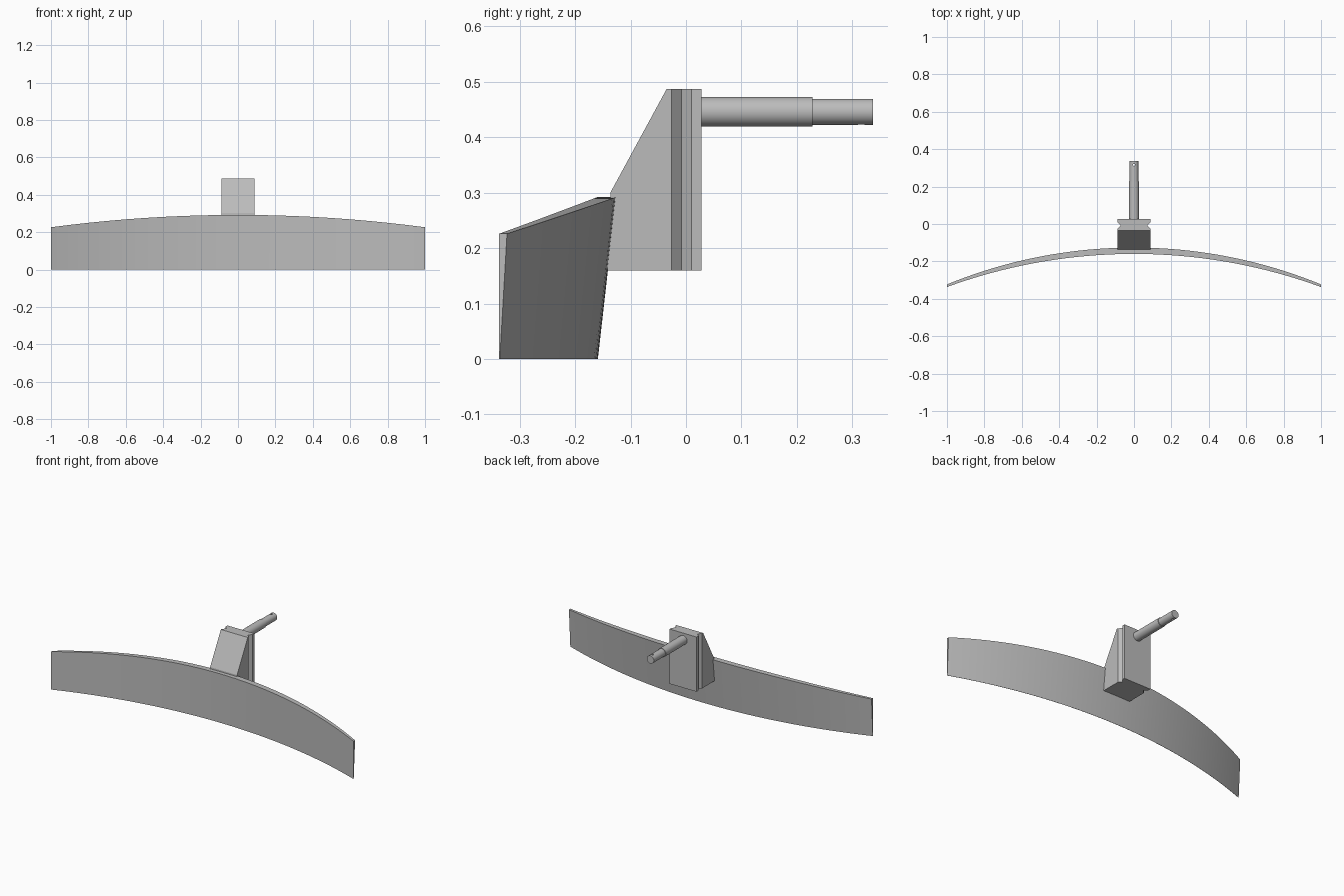
import bpy, bmesh, math
from mathutils import Matrix

cube = bpy.data.objects.get("Cube")
if cube:
    bpy.data.objects.remove(cube, do_unlink=True)

grey = bpy.data.materials.new("plain grey")
grey.use_nodes = True
colour = (0.5, 0.5, 0.5, 1)
grey.diffuse_color = colour
grey.node_tree.nodes["Principled BSDF"].inputs["Base Color"].default_value = colour


def finish(bm, name, smooth=False):
    bmesh.ops.recalc_face_normals(bm, faces=bm.faces)
    mesh = bpy.data.meshes.new(name)
    bm.to_mesh(mesh)
    bm.free()
    mesh.materials.append(grey)
    obj = bpy.data.objects.new(name, mesh)
    bpy.context.collection.objects.link(obj)
    if smooth:
        bpy.ops.object.select_all(action='DESELECT')
        obj.select_set(True)
        bpy.context.view_layer.objects.active = obj
        bpy.ops.object.shade_smooth_by_angle(angle=math.radians(30))
    return obj


def arc(x, middle, end):
    """Circular arc through middle at x = 0 and end at x = 1 or -1."""
    sag = middle - end
    radius = (1 + sag * sag) / (2 * sag)
    return middle - radius + math.sqrt(radius * radius - x * x)


# Curved blade: wedge section, thick along the top and thin at the foot
bm = bmesh.new()
steps = 40
rings = []
for i in range(steps + 1):
    x = -1 + 2 * i / steps
    front = arc(x, -0.16, -0.337)
    top = arc(x, 0.292, 0.226)
    back = arc(x, -0.126, -0.323)
    section = [(front, 0), (front, top), (back, top), (front + 0.001, 0)]
    rings.append([bm.verts.new((x, y, z)) for y, z in section])
for a, b in zip(rings, rings[1:]):
    for k in range(4):
        n = (k + 1) % 4
        bm.faces.new((a[k], a[n], b[n], b[k]))
for end in (rings[0], rings[-1]):
    bm.faces.new(end)
finish(bm, "blade", True)

# Mounting block: plan outline with a V groove on each side, extruded upward
bm = bmesh.new()
half = [(0.089, -0.142), (0.089, -0.026), (0.071, -0.008), (0.089, 0.01), (0.089, 0.028)]
plan = half + [(-x, y) for x, y in reversed(half)]
base = bm.faces.new([bm.verts.new((x, y, 0.16)) for x, y in plan])
solid = bmesh.ops.extrude_face_region(bm, geom=[base])
for v in solid["geom"]:
    if isinstance(v, bmesh.types.BMVert):
        v.co.z = 0.487
# Slice off the sloping upper front
cut = bmesh.ops.bisect_plane(bm, geom=bm.verts[:] + bm.edges[:] + bm.faces[:],
                             plane_co=(0, -0.035, 0.487), plane_no=(0, -0.187, 0.1),
                             clear_outer=True)
rim = [e for e in cut["geom_cut"] if isinstance(e, bmesh.types.BMEdge)]
bmesh.ops.holes_fill(bm, edges=rim)
for v in bm.verts:
    if v.co.y < -0.13 and v.co.z > 0.2:
        v.co.y, v.co.z = -0.136, 0.301
finish(bm, "mounting_block")


def rod(name, radius, y0, y1):
    bm = bmesh.new()
    place = Matrix.Translation((0, (y0 + y1) / 2, 0.446)) @ Matrix.Rotation(math.pi / 2, 4, 'X')
    bmesh.ops.create_cone(bm, cap_ends=True, segments=48, radius1=radius, radius2=radius,
                          depth=y1 - y0, matrix=place)
    return finish(bm, name, True)


# Stepped shaft
rod("shaft", 0.0268, 0.02, 0.228)
tip = rod("shaft_tip", 0.0235, 0.22, 0.337)

# Pin hole drilled down through the tip
bm = bmesh.new()
bmesh.ops.create_cone(bm, cap_ends=True, segments=24, radius1=0.006, radius2=0.006,
                      depth=0.1, matrix=Matrix.Translation((0, 0.316, 0.446)))
drill = finish(bm, "pin_hole_cutter")
drill.hide_render = True
drill.hide_set(True)
hole = tip.modifiers.new("pin hole", 'BOOLEAN')
hole.operation = 'DIFFERENCE'
hole.object = drill
hole.solver = 'EXACT'
